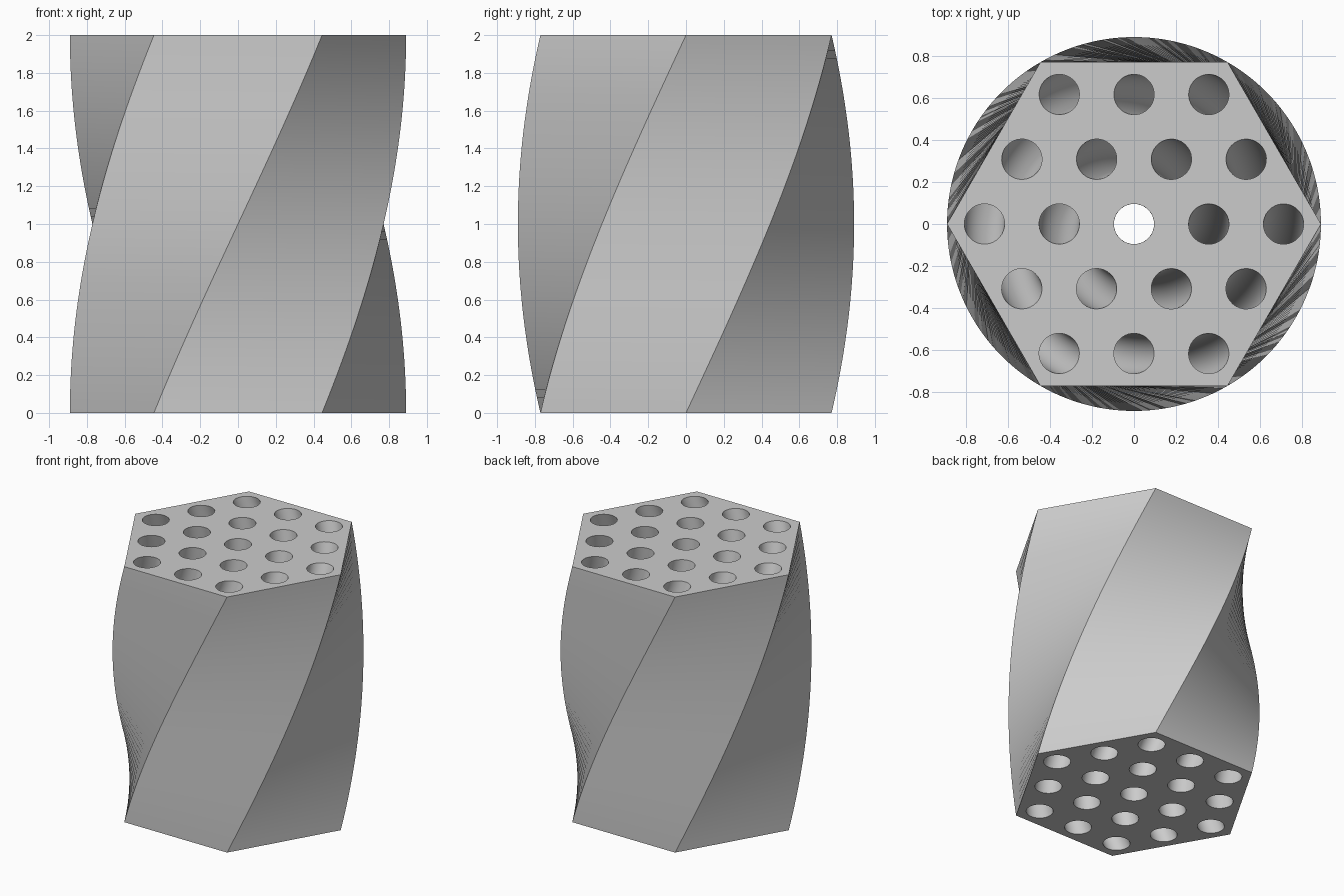
import bpy, bmesh
from math import cos, sin, pi, radians
from mathutils import Matrix, Vector

if "Cube" in bpy.data.objects:
    bpy.data.objects.remove(bpy.data.objects["Cube"], do_unlink=True)

HEIGHT = 2.0
TWIST = radians(60)
SLICES = 48
HEX_R = 0.89
HOLE_R = 0.096
PITCH = 0.356


def polygon(cx, cy, r, sides):
    return [Vector((cx + r * cos(2 * pi * i / sides), cy + r * sin(2 * pi * i / sides), 0))
            for i in range(sides)]


# Cross-section: hexagon outline plus a hexagonal grid of round holes
outlines = [polygon(0, 0, HEX_R, 6)]
for row in range(-2, 3):
    count = 5 - abs(row)
    for i in range(count):
        outlines.append(polygon((i - (count - 1) / 2) * PITCH, row * PITCH * sin(pi / 3), HOLE_R, 32))

bm = bmesh.new()
end_edges = {0: [], SLICES: []}

# Sweep every outline upward while twisting it, making outer walls and hole walls
for outline in outlines:
    n = len(outline)
    rings = []
    for k in range(SLICES + 1):
        t = k / SLICES
        turn = Matrix.Translation((0, 0, HEIGHT * t)) @ Matrix.Rotation(TWIST * t, 4, 'Z')
        rings.append([bm.verts.new(turn @ p) for p in outline])
    for low, high in zip(rings, rings[1:]):
        for i in range(n):
            j = (i + 1) % n
            bm.faces.new((low[i], low[j], high[j], high[i]))
    for k in end_edges:
        end_edges[k] += [bm.edges.get((rings[k][i], rings[k][(i + 1) % n])) for i in range(n)]

# Perforated end caps
for k, edges in end_edges.items():
    bmesh.ops.triangle_fill(bm, use_beauty=True, use_dissolve=False, edges=edges,
                            normal=(0, 0, 1 if k else -1))
bmesh.ops.recalc_face_normals(bm, faces=bm.faces)

mesh = bpy.data.meshes.new("twisted_block")
bm.to_mesh(mesh)
bm.free()
block = bpy.data.objects.new("twisted_block", mesh)
bpy.context.collection.objects.link(block)

# Plain grey material
grey = bpy.data.materials.new("plain_grey")
grey.use_nodes = True
color = (0.6, 0.6, 0.6, 1)
grey.diffuse_color = color
grey.node_tree.nodes["Principled BSDF"].inputs["Base Color"].default_value = color
mesh.materials.append(grey)

# Smooth walls with crisp ridges
bpy.ops.object.select_all(action='DESELECT')
block.select_set(True)
bpy.context.view_layer.objects.active = block
bpy.ops.object.shade_smooth_by_angle(angle=radians(30))
